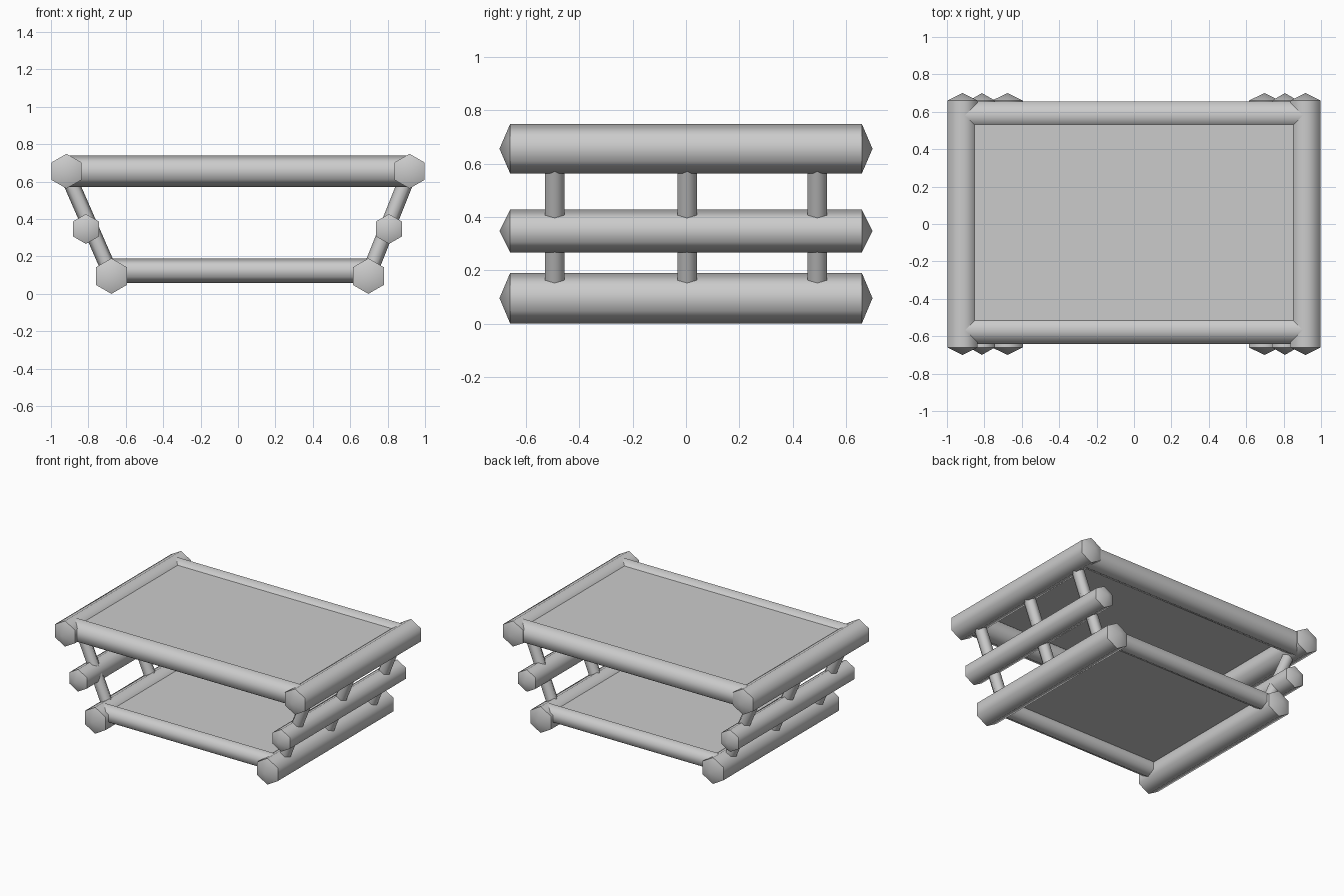
import bpy, bmesh, math
from mathutils import Vector

cube = bpy.data.objects.get("Cube")
if cube:
    bpy.data.objects.remove(cube, do_unlink=True)

grey = bpy.data.materials.new("plain grey")
grey.use_nodes = True
colour = (0.6, 0.6, 0.6, 1)
grey.diffuse_color = colour
grey.node_tree.nodes["Principled BSDF"].inputs["Base Color"].default_value = colour


def finish(bm, name):
    bmesh.ops.recalc_face_normals(bm, faces=bm.faces)
    mesh = bpy.data.meshes.new(name)
    bm.to_mesh(mesh)
    bm.free()
    mesh.materials.append(grey)
    obj = bpy.data.objects.new(name, mesh)
    bpy.context.collection.objects.link(obj)
    return obj


def hex_bar(name, start, end, radius, ridge, tip=0.0):
    """Six-sided bar with a corner ridge towards `ridge` and pointed ends."""
    start, end = Vector(start), Vector(end)
    axis = (end - start).normalized()
    u = Vector(ridge)
    u = (u - axis * u.dot(axis)).normalized()
    v = axis.cross(u)
    bm = bmesh.new()
    rings = []
    for centre in (start, end):
        ring = []
        for i in range(6):
            a = math.tau * i / 6
            ring.append(bm.verts.new(centre + radius * (u * math.cos(a) + v * math.sin(a))))
        rings.append(ring)
    points = [bm.verts.new(start - axis * tip), bm.verts.new(end + axis * tip)]
    for i in range(6):
        j = (i + 1) % 6
        bm.faces.new((rings[0][i], rings[0][j], rings[1][j], rings[1][i]))
        for ring, point in zip(rings, points):
            bm.faces.new((ring[i], ring[j], point))
            bm.edges.get((ring[i], ring[j])).smooth = False
    for face in bm.faces:
        face.smooth = True
    return finish(bm, name)


def panel(name, half_x, y0, y1, top, thick=0.008):
    bm = bmesh.new()
    bmesh.ops.create_cube(bm, size=1)
    for vert in bm.verts:
        vert.co = Vector((vert.co.x * 2 * half_x,
                          (y0 + y1) / 2 + vert.co.y * (y1 - y0),
                          top - thick / 2 + vert.co.z * thick))
    return finish(bm, name)


UP = (0, 0, 1)

# Long side rails and the leaning posts that join them
rails = {
    "left": (1, 0.917, 0.807, 0.697),
    "right": (-1, -0.917, -0.813, -0.677),
}
for side, (sign, x_top, x_mid, x_low) in rails.items():
    for level, x, z, r in (("top", x_top, 0.656, 0.093),
                           ("middle", x_mid, 0.347, 0.08),
                           ("bottom", x_low, 0.095, 0.095)):
        hex_bar(f"{side}_{level}_rail", (x, -0.66, z), (x, 0.66, z), r, UP, 0.04)
    for place, y in (("front", -0.493), ("centre", 0.004), ("back", 0.493)):
        hex_bar(f"{side}_{place}_post", (x_low, y, 0.1), (x_top, y, 0.65),
                0.042, (sign, 0, 0))

# Cross bars of the two shelf frames
for place, y in (("front", -0.567), ("back", 0.581)):
    hex_bar(f"{place}_top_bar", (-0.91, y, 0.656), (0.91, y, 0.656), 0.085, UP)
    hex_bar(f"{place}_bottom_bar", (-0.68, y, 0.123), (0.69, y, 0.123), 0.065, UP)

# Shelf panels
panel("top_shelf", 0.9, -0.56, 0.575, 0.712)
panel("bottom_shelf", 0.68, -0.56, 0.575, 0.153)
